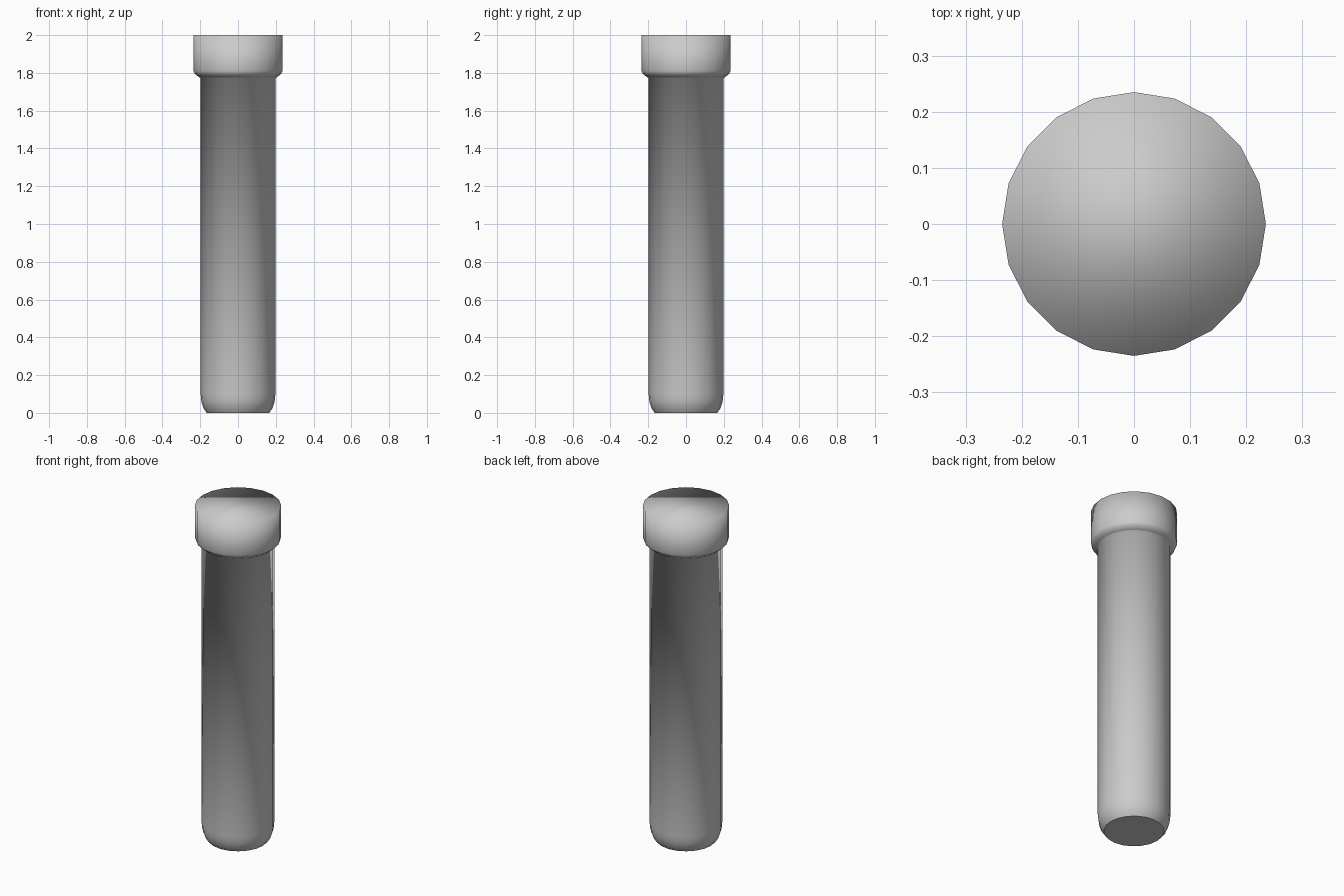
import bpy, bmesh
from math import cos, sin, pi

if "Cube" in bpy.data.objects:
    bpy.data.objects.remove(bpy.data.objects["Cube"])

SIDES = 20


def lathe(name, profile, sharp_bottom):
    """Solid of revolution about z, closed at both ends, smooth shaded."""
    bm = bmesh.new()
    rings = []
    for r, z in profile:
        rings.append([bm.verts.new((r * cos(2 * pi * i / SIDES),
                                    r * sin(2 * pi * i / SIDES), z))
                      for i in range(SIDES)])
    for a, b in zip(rings, rings[1:]):
        for i in range(SIDES):
            j = (i + 1) % SIDES
            bm.faces.new((a[i], a[j], b[j], b[i]))
    bottom = bm.faces.new(list(reversed(rings[0])))
    bm.faces.new(rings[-1])
    for f in bm.faces:
        f.smooth = True
    if sharp_bottom:
        for e in bottom.edges:
            e.smooth = False
    mesh = bpy.data.meshes.new(name)
    bm.to_mesh(mesh)
    bm.free()
    obj = bpy.data.objects.new(name, mesh)
    bpy.context.collection.objects.link(obj)
    return obj


# Long shaft with a rounded foot and a wider flat-topped head, one closed skin
lathe("pin", [
    (0.165, 0.0), (0.183, 0.025), (0.194, 0.06), (0.198, 0.10),
    (0.198, 1.776), (0.206, 1.777), (0.229, 1.795), (0.235, 1.81), (0.235, 2.0),
], sharp_bottom=True)
